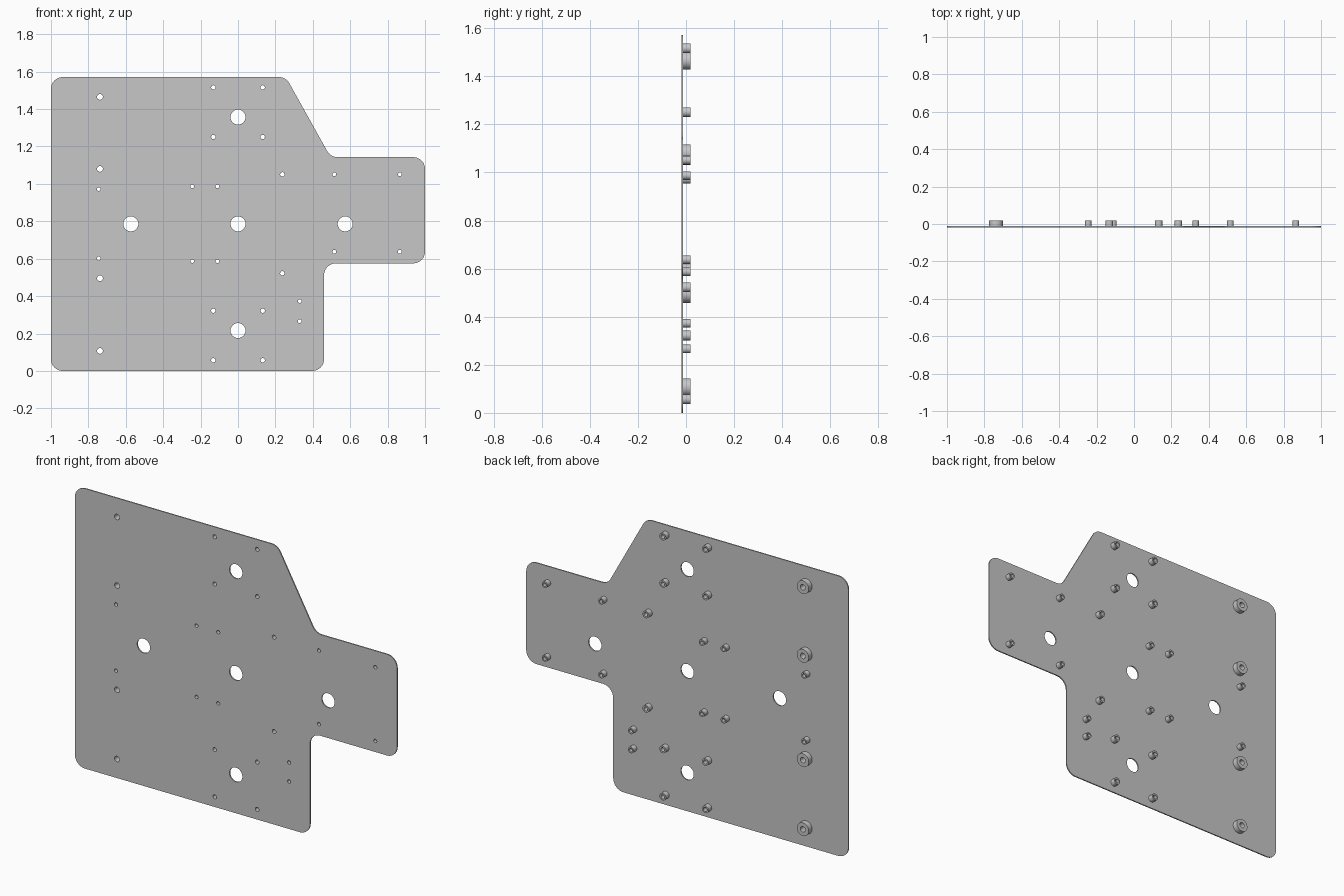
import bpy
import bmesh
import math
from mathutils import Vector

if "Cube" in bpy.data.objects:
    bpy.data.objects.remove(bpy.data.objects["Cube"], do_unlink=True)

FRONT, BACK, TIP = -0.0185, -0.0115, 0.0185   # plate front, plate back, spacer ends

steel = bpy.data.materials.new("grey_steel")
steel.use_nodes = True
grey = (0.57, 0.57, 0.57, 1)
steel.diffuse_color = grey
steel.node_tree.nodes["Principled BSDF"].inputs["Base Color"].default_value = grey


def circle(x, z, r, n=32):
    return [(x + r * math.cos(math.tau * i / n), z + r * math.sin(math.tau * i / n))
            for i in range(n)]


def rounded(corners, r, steps=8):
    """Replace every corner of a polygon with a tangent arc."""
    points = []
    for i, c in enumerate(corners):
        c = Vector(c)
        a = (Vector(corners[i - 1]) - c).normalized()
        b = (Vector(corners[(i + 1) % len(corners)]) - c).normalized()
        half = a.angle(b) / 2
        centre = c + (a + b).normalized() * (r / math.sin(half))
        start = (c + a * (r / math.tan(half)) - centre).normalized()
        end = (c + b * (r / math.tan(half)) - centre).normalized()
        for k in range(steps + 1):
            points.append(tuple(centre + start.slerp(end, k / steps) * r))
    return points


def extrude_profile(name, loops, y0, y1):
    """Fill an outline with its holes in the xz plane and extrude it along y."""
    curve = bpy.data.curves.new(name, "CURVE")
    curve.dimensions = "2D"
    curve.fill_mode = "BOTH"
    curve.extrude = (y1 - y0) / 2
    for loop in loops:
        spline = curve.splines.new("POLY")
        spline.points.add(len(loop) - 1)
        for point, (x, z) in zip(spline.points, loop):
            point.co = (x, z, 0, 1)
        spline.use_cyclic_u = True
    obj = bpy.data.objects.new(name, curve)
    bpy.context.collection.objects.link(obj)
    obj.location.y = (y0 + y1) / 2
    obj.rotation_euler.x = math.pi / 2
    bpy.ops.object.select_all(action="DESELECT")
    obj.select_set(True)
    bpy.context.view_layer.objects.active = obj
    bpy.ops.object.convert(target="MESH")
    obj = bpy.context.object
    bm = bmesh.new()
    bm.from_mesh(obj.data)
    bmesh.ops.remove_doubles(bm, verts=bm.verts, dist=0.0001)
    bmesh.ops.recalc_face_normals(bm, faces=bm.faces)
    bm.to_mesh(obj.data)
    bm.free()
    obj.data.materials.clear()
    obj.data.materials.append(steel)
    bpy.ops.object.shade_smooth_by_angle(angle=math.radians(30))


# Spacer groups: name, outer radius, bore radius, positions
groups = [
    ("large_spacer", 0.037, 0.0155, [(-0.738, z) for z in (0.107, 0.495, 1.08, 1.465)]),
    ("medium_spacer", 0.02, 0.0115,
     [(x, z) for x in (-0.132, 0.132) for z in (0.057, 0.322, 1.251, 1.516)]
     + [(0.237, z) for z in (0.522, 1.051)]),
    ("small_spacer", 0.0175, 0.01,
     [(x, z) for x in (-0.245, -0.11) for z in (0.587, 0.987)]
     + [(x, z) for x in (0.515, 0.865) for z in (0.637, 1.051)]
     + [(0.33, z) for z in (0.266, 0.373)]
     + [(-0.745, z) for z in (0.601, 0.972)]),
]

# Mounting plate with rounded corners, large openings and spacer bores
corners = [(-1, 0), (0.46, 0), (0.46, 0.575), (1, 0.575), (1, 1.143),
           (0.495, 1.143), (0.256, 1.571), (-1, 1.571)]
openings = [(0, 0.216), (0, 0.786), (0, 1.357), (-0.573, 0.786), (0.573, 0.786)]
loops = [rounded(corners, 0.063)] + [circle(x, z, 0.04, 48) for x, z in openings]
for _, _, bore, spots in groups:
    loops += [circle(x, z, bore) for x, z in spots]
extrude_profile("mounting_plate", loops, FRONT, BACK)

# Hollow spacers standing on the back of the plate
for name, radius, bore, spots in groups:
    for x, z in spots:
        extrude_profile(name, [circle(x, z, radius), circle(x, z, bore)], BACK, TIP)
